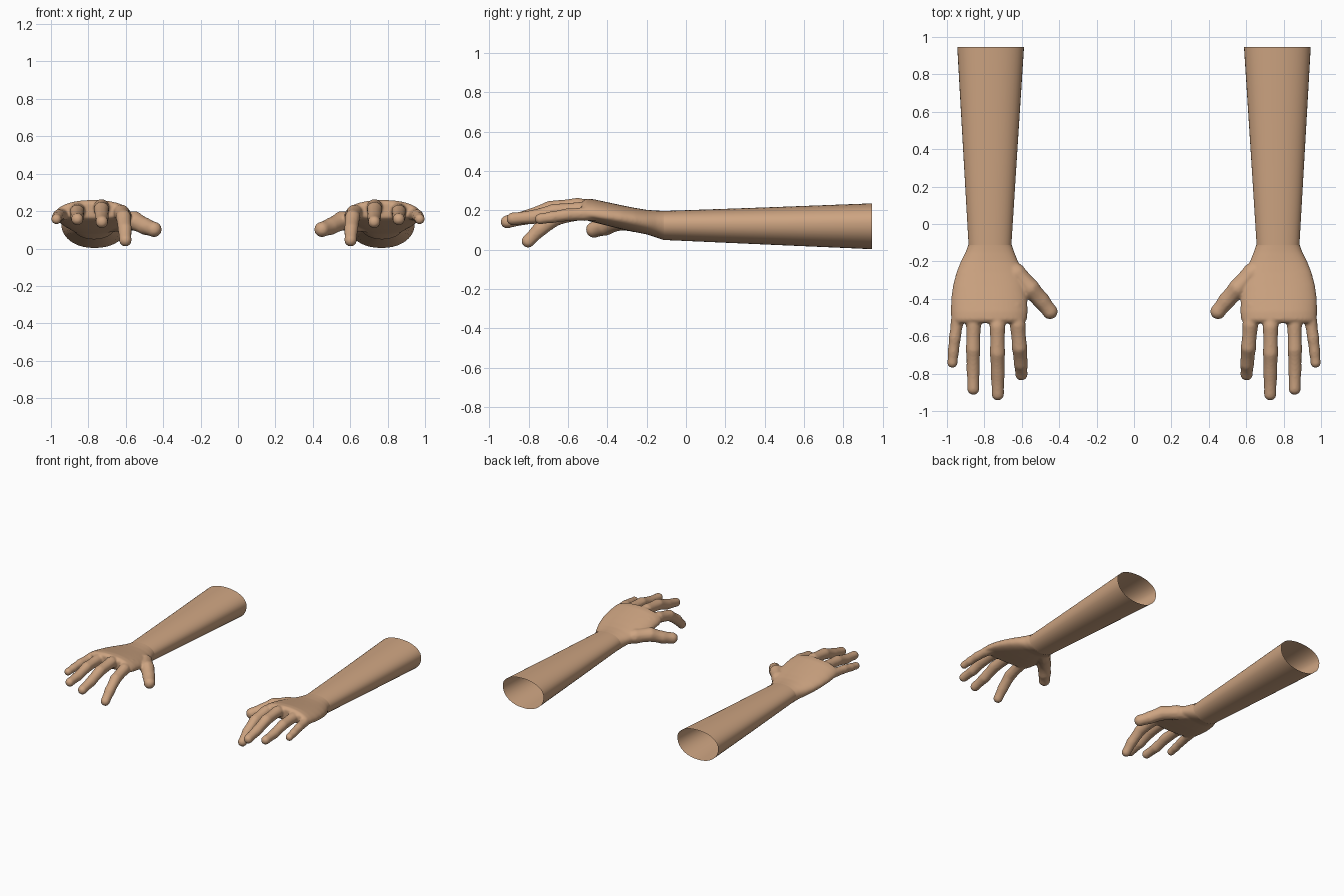
import bpy, bmesh, math
from mathutils import Vector, Matrix

if "Cube" in bpy.data.objects:
    bpy.data.objects.remove(bpy.data.objects["Cube"])

skin = bpy.data.materials.new("skin")
skin.diffuse_color = (0.61, 0.37, 0.22, 1)
skin.use_nodes = True
skin.node_tree.nodes["Principled BSDF"].inputs["Base Color"].default_value = skin.diffuse_color


def ring(bm, y, x0, x1, bottom, mid, top, n=40):
    """Rounded cross-section with its widest line at height mid."""
    verts = []
    for i in range(n):
        a = 2 * math.pi * i / n
        c, s = math.cos(a), math.sin(a)
        c = math.copysign(abs(c) ** 0.93, c)
        s = math.copysign(abs(s) ** 0.93, s)
        h = top - mid if s > 0 else mid - bottom
        verts.append(bm.verts.new(((x0 + x1) / 2 + c * (x1 - x0) / 2, y, mid + s * h)))
    return verts


def loft(bm, sections, caps):
    rings = [ring(bm, *s) for s in sections]
    for a, b in zip(rings, rings[1:]):
        for i in range(len(a)):
            j = (i + 1) % len(a)
            bm.faces.new((a[i], a[j], b[j], b[i]))
    if caps:
        bm.faces.new(rings[0])
        bm.faces.new(rings[-1])


def digit(bm, joints):
    """Overlapping balls along jointed segments, slightly pinched between joints."""
    for k, (a, b) in enumerate(zip(joints, joints[1:])):
        pa, pb = Vector(a[:3]), Vector(b[:3])
        steps = max(2, int((pb - pa).length / 0.01))
        for i in range(steps + 1):
            t = i / steps
            r = (a[3] + (b[3] - a[3]) * t) * (1 - 0.06 * math.sin(math.pi * t))
            bmesh.ops.create_icosphere(bm, subdivisions=2, radius=r + 0.001,
                                       matrix=Matrix.Translation(pa.lerp(pb, t)))


def make(name, bm):
    bmesh.ops.recalc_face_normals(bm, faces=bm.faces)
    mesh = bpy.data.meshes.new(name)
    bm.to_mesh(mesh)
    bm.free()
    mesh.materials.append(skin)
    ob = bpy.data.objects.new(name, mesh)
    bpy.context.collection.objects.link(ob)
    bpy.ops.object.select_all(action='DESELECT')
    bpy.context.view_layer.objects.active = ob
    ob.select_set(True)
    return ob


def finish(ob):
    """Smooth shading and the mirrored second arm."""
    bpy.ops.object.shade_smooth_by_angle(angle=math.radians(50))
    mod = ob.modifiers.new("other_side", 'MIRROR')
    mod.use_mirror_merge = False


# forearm: open tapered sleeve
bm = bmesh.new()
loft(bm, [(0.947, 0.588, 0.945, 0.003, 0.135, 0.236),
          (0.42, 0.622, 0.915, 0.026, 0.13, 0.216),
          (-0.118, 0.656, 0.884, 0.05, 0.13, 0.197)], caps=False)
finish(make("forearm", bm))

# palm body, from inside the wrist to the knuckles
bm = bmesh.new()
loft(bm, [(-0.05, 0.652, 0.888, 0.046, 0.13, 0.199),
          (-0.11, 0.654, 0.886, 0.048, 0.13, 0.198),
          (-0.15, 0.640, 0.900, 0.062, 0.135, 0.199),
          (-0.20, 0.620, 0.926, 0.078, 0.14, 0.203),
          (-0.26, 0.598, 0.950, 0.090, 0.15, 0.213),
          (-0.33, 0.580, 0.968, 0.105, 0.16, 0.227),
          (-0.40, 0.570, 0.978, 0.122, 0.168, 0.242),
          (-0.47, 0.568, 0.980, 0.140, 0.175, 0.257),
          (-0.51, 0.572, 0.978, 0.150, 0.180, 0.260),
          (-0.53, 0.590, 0.965, 0.165, 0.188, 0.245)], caps=True)

# thumb with the pad at its root: x, y, z, radius
digit(bm, [(0.69, -0.21, 0.135, 0.050), (0.63, -0.265, 0.145, 0.055),
           (0.555, -0.345, 0.148, 0.053), (0.495, -0.41, 0.118, 0.047),
           (0.449, -0.468, 0.102, 0.042)])
# index finger, bent down
digit(bm, [(0.635, -0.44, 0.192, 0.040), (0.622, -0.54, 0.192, 0.043),
           (0.612, -0.66, 0.165, 0.042), (0.605, -0.745, 0.103, 0.039),
           (0.602, -0.803, 0.044, 0.034)])
# middle finger
digit(bm, [(0.735, -0.44, 0.205, 0.040), (0.73, -0.55, 0.222, 0.043),
           (0.73, -0.69, 0.208, 0.042), (0.729, -0.80, 0.168, 0.039),
           (0.728, -0.91, 0.142, 0.034)])
# ring finger
digit(bm, [(0.85, -0.44, 0.198, 0.038), (0.858, -0.54, 0.203, 0.041),
           (0.86, -0.67, 0.195, 0.040), (0.86, -0.775, 0.167, 0.037),
           (0.859, -0.881, 0.157, 0.033)])
# little finger
digit(bm, [(0.93, -0.42, 0.180, 0.035), (0.945, -0.52, 0.182, 0.035),
           (0.958, -0.61, 0.177, 0.033), (0.966, -0.685, 0.165, 0.031),
           (0.971, -0.742, 0.157, 0.028)])
hand = make("hand", bm)

# fuse the hand into one skin and soften it
remesh = hand.modifiers.new("fuse", 'REMESH')
remesh.mode = 'VOXEL'
remesh.voxel_size = 0.007
soften = hand.modifiers.new("soften", 'SMOOTH')
soften.factor = 0.5
soften.iterations = 8
for mod in ("fuse", "soften"):
    bpy.ops.object.modifier_apply(modifier=mod)

# open the wrist where it meets the forearm
bm = bmesh.new()
bm.from_mesh(hand.data)
bmesh.ops.bisect_plane(bm, geom=bm.verts[:] + bm.edges[:] + bm.faces[:],
                       plane_co=(0, -0.112, 0), plane_no=(0, 1, 0), clear_outer=True)
bm.to_mesh(hand.data)
bm.free()
if not hand.data.materials:
    hand.data.materials.append(skin)
finish(hand)
